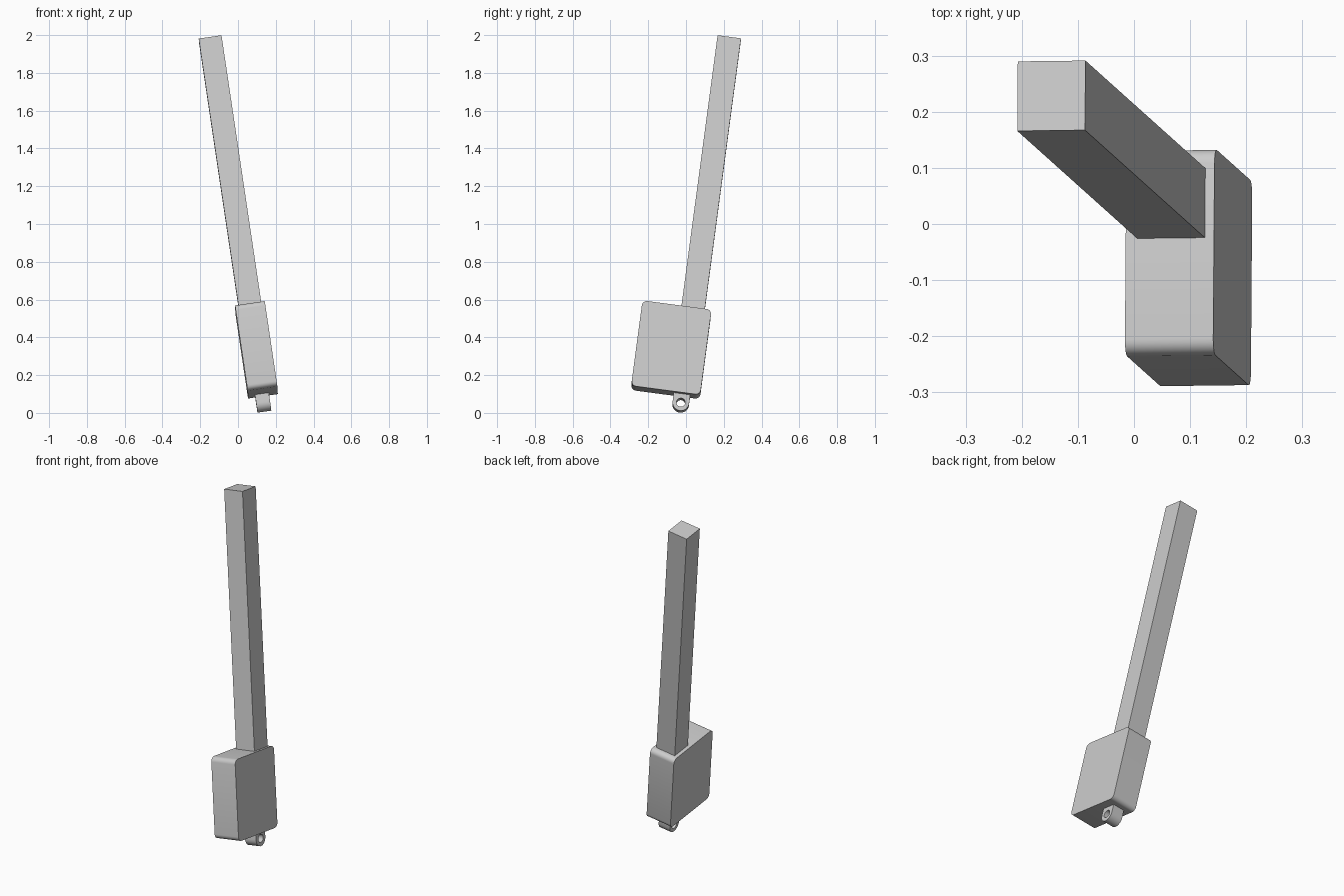
import bpy, bmesh, math
from mathutils import Matrix, Vector

if "Cube" in bpy.data.objects:
    bpy.data.objects.remove(bpy.data.objects["Cube"], do_unlink=True)

# One plain grey for every part
grey = bpy.data.materials.new("plain grey")
grey.use_nodes = True
grey.diffuse_color = (0.6, 0.6, 0.6, 1)
grey.node_tree.nodes["Principled BSDF"].inputs["Base Color"].default_value = (0.6, 0.6, 0.6, 1)

# Tilted frame shared by all parts: the rod runs along its third axis
along = Vector((-0.146, 0.131, 0.98)).normalized()
across = Vector((0.989, 0.012, 0.146))
across = (across - along * across.dot(along)).normalized()
depth = along.cross(across)
frame = Matrix((across, depth, along)).transposed().to_4x4()


def add_part(name, bm):
    bmesh.ops.recalc_face_normals(bm, faces=bm.faces)
    mesh = bpy.data.meshes.new(name)
    bm.to_mesh(mesh)
    bm.free()
    mesh.materials.append(grey)
    part = bpy.data.objects.new(name, mesh)
    bpy.context.collection.objects.link(part)
    part.matrix_world = frame
    bpy.ops.object.select_all(action="DESELECT")
    part.select_set(True)
    bpy.context.view_layer.objects.active = part
    bpy.ops.object.shade_smooth_by_angle(angle=math.radians(30))


def block(name, centre, size, radius=0):
    """Box in the tilted frame, with its crosswise edges rounded."""
    bm = bmesh.new()
    place = Matrix.Translation(centre) @ Matrix.Diagonal((*size, 1))
    bmesh.ops.create_cube(bm, size=1, matrix=place)
    if radius:
        edges = [e for e in bm.edges
                 if abs(e.verts[0].co.x - e.verts[1].co.x) > size[0] / 2]
        bmesh.ops.bevel(bm, geom=edges, offset=radius, segments=6,
                        profile=0.5, affect="EDGES")
    add_part(name, bm)


def eyelet(name, centre, width, outer, inner, count=32):
    """Lug with a round lower end, a square upper end and a through hole."""
    bm = bmesh.new()
    loops = []
    for side, hole in ((-1, False), (1, False), (1, True), (-1, True)):
        loop = []
        for i in range(count):
            a = 2 * math.pi * i / count
            c, s = math.cos(a), math.sin(a)
            r = inner if hole else outer
            y, z = r * c, r * s
            if not hole and s > 0:
                k = max(abs(c), s)
                y, z = y / k, 1.3 * z / k
            loop.append(bm.verts.new(Vector(centre) + Vector((side * width / 2, y, z))))
        loops.append(loop)
    for n in range(4):
        p, q = loops[n], loops[(n + 1) % 4]
        for i in range(count):
            j = (i + 1) % count
            bm.faces.new((p[i], p[j], q[j], q[i]))
    add_part(name, bm)


# Housing, square rod and mounting eye
block("housing", (0.144, -0.121, 0.303), (0.159, 0.369, 0.46), 0.027)
block("rod", (0.146, -0.035, 1.25), (0.122, 0.125, 1.49))
eyelet("mounting_eye", (0.139, -0.033, 0.026), 0.074, 0.044, 0.023)
